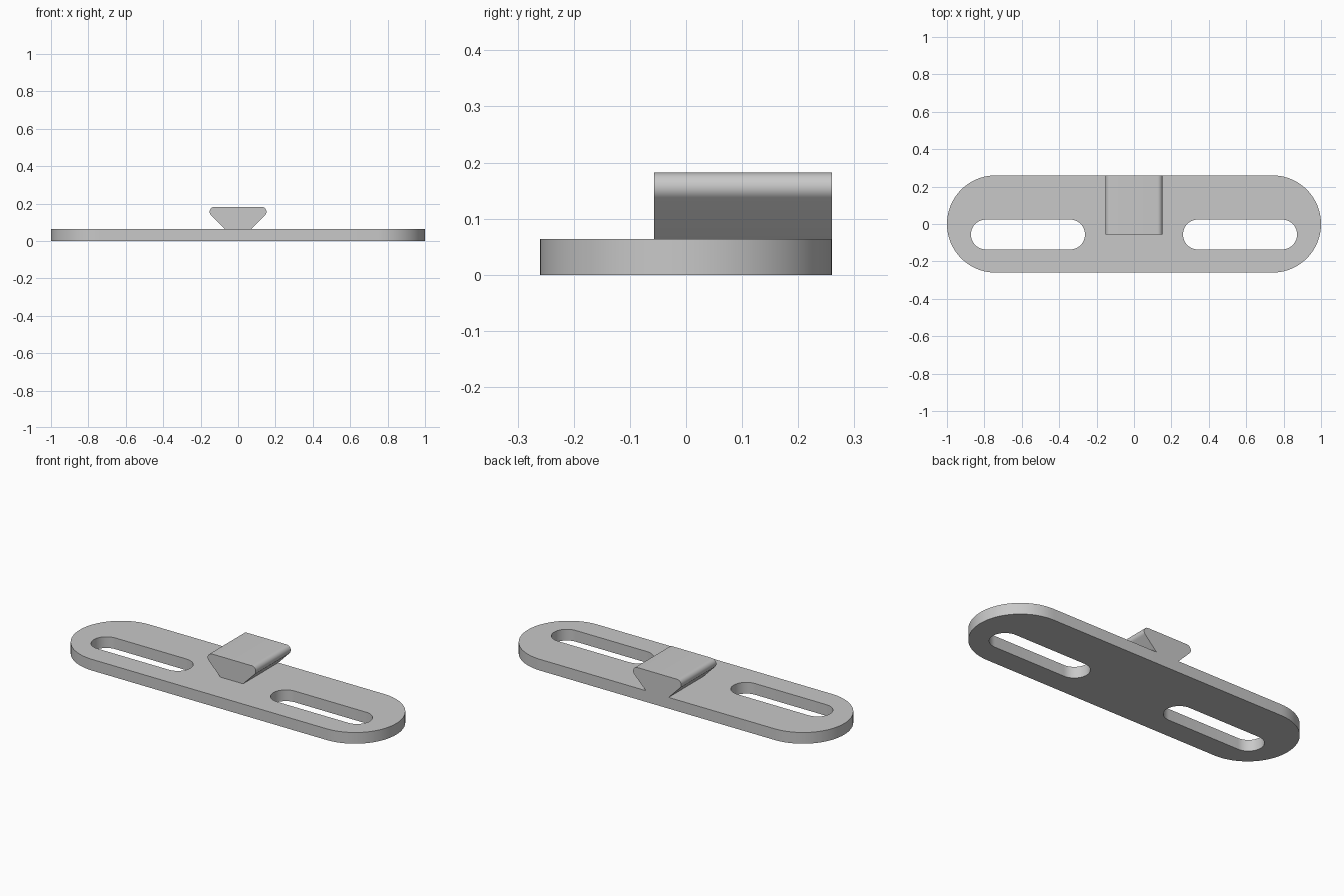
import bpy
from math import sin, cos, pi, radians

cube = bpy.data.objects.get("Cube")
if cube:
    bpy.data.objects.remove(cube, do_unlink=True)

# Single grey finish
grey = bpy.data.materials.new("plain grey")
grey.use_nodes = True
colour = (0.58, 0.58, 0.58, 1)
grey.diffuse_color = colour
grey.node_tree.nodes["Principled BSDF"].inputs["Base Color"].default_value = colour


def arc(cx, cy, r, start, end, steps):
    """Points along an arc, angles in degrees."""
    angles = [radians(start + (end - start) * i / steps) for i in range(steps + 1)]
    return [(cx + r * cos(a), cy + r * sin(a)) for a in angles]


def stadium(cx, cy, half_run, r, steps):
    """Closed outline with two straight sides and two round ends."""
    return (arc(cx + half_run, cy, r, -90, 90, steps)
            + arc(cx - half_run, cy, r, 90, 270, steps))


def extrude_outlines(name, outlines, depth):
    """Filled outlines (inner ones become holes) extruded about local z = 0."""
    curve = bpy.data.curves.new(name, "CURVE")
    curve.dimensions = "2D"
    curve.fill_mode = "BOTH"
    curve.extrude = depth / 2
    for points in outlines:
        spline = curve.splines.new("POLY")
        spline.points.add(len(points) - 1)
        for point, (x, y) in zip(spline.points, points):
            point.co = (x, y, 0, 1)
        spline.use_cyclic_u = True
    obj = bpy.data.objects.new(name, curve)
    bpy.context.collection.objects.link(obj)
    bpy.ops.object.select_all(action="DESELECT")
    obj.select_set(True)
    bpy.context.view_layer.objects.active = obj
    bpy.ops.object.convert(target="MESH")
    obj = bpy.context.view_layer.objects.active
    # Weld caps to walls and make the normals consistent
    bpy.ops.object.mode_set(mode="EDIT")
    bpy.ops.mesh.select_all(action="SELECT")
    bpy.ops.mesh.remove_doubles(threshold=0.0001)
    bpy.ops.mesh.normals_make_consistent(inside=False)
    bpy.ops.object.mode_set(mode="OBJECT")
    obj.data.materials.clear()
    obj.data.materials.append(grey)
    bpy.ops.object.shade_smooth_by_angle(angle=radians(30))
    return obj


# Base plate with two long slots
thickness = 0.064
slots = [stadium(side * 0.567, -0.056, 0.225, 0.08, 24) for side in (-1, 1)]
plate = extrude_outlines("base_plate", [stadium(0, 0, 0.74, 0.26, 40)] + slots, thickness)
plate.location.z = thickness / 2

# Dovetail rail: narrow foot, flared sides, rounded upper corners
right_side = [(0.072, thickness)] + arc(0.126, 0.156, 0.026, -45, 90, 14)
profile = right_side + [(-x, z) for x, z in reversed(right_side)]
front, back = -0.057, 0.26
rail = extrude_outlines("dovetail_rail", [profile], back - front)
rail.rotation_euler.x = pi / 2
rail.location.y = (front + back) / 2
